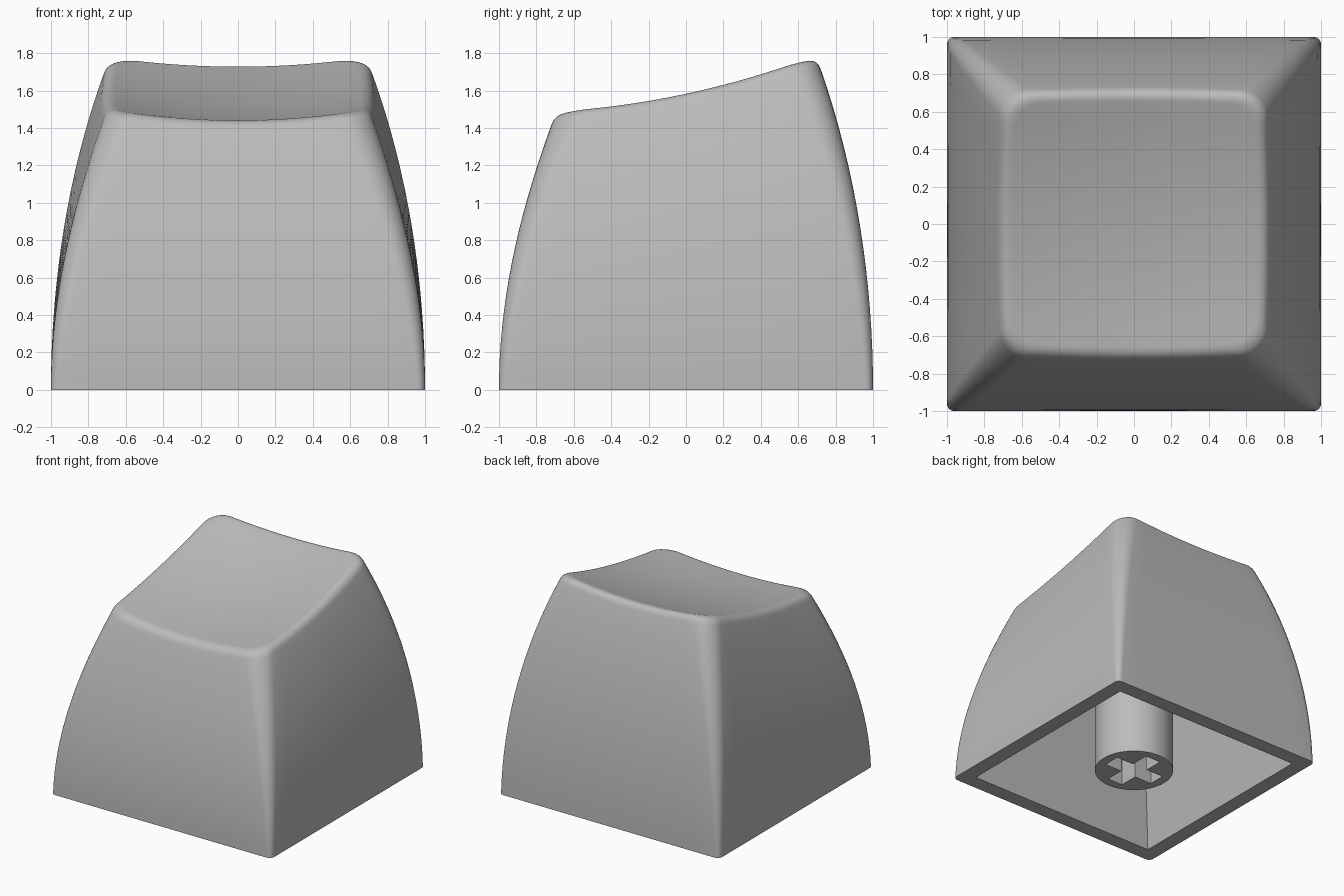
import bpy, bmesh
from math import sin, cos, pi
from mathutils import Vector

if "Cube" in bpy.data.objects:
    bpy.data.objects.remove(bpy.data.objects["Cube"], do_unlink=True)

GREY = (0.5, 0.5, 0.5, 1)
mat = bpy.data.materials.new("grey plastic")
mat.use_nodes = True
mat.diffuse_color = GREY
mat.node_tree.nodes["Principled BSDF"].inputs["Base Color"].default_value = GREY

ARC, EDGE = 8, 12        # steps per rounded corner and per straight side


def finish(bm, name):
    bmesh.ops.recalc_face_normals(bm, faces=bm.faces[:])
    mesh = bpy.data.meshes.new(name)
    bm.to_mesh(mesh)
    bm.free()
    obj = bpy.data.objects.new(name, mesh)
    bpy.context.collection.objects.link(obj)
    mesh.materials.append(mat)
    bpy.ops.object.select_all(action='DESELECT')
    obj.select_set(True)
    bpy.context.view_layer.objects.active = obj
    bpy.ops.object.shade_smooth_by_angle()
    return obj


def bridge(bm, a, b):
    for i in range(len(a)):
        j = (i + 1) % len(a)
        bm.faces.new((a[i], a[j], b[j], b[i]))


def rounded_square(w, r):
    """Perimeter points of a square of half-width w with corner radius r."""
    pts = []
    for k in range(4):
        c, s = round(cos(k * pi / 2)), round(sin(k * pi / 2))
        side = [(w, (w - r) * (2 * i / EDGE - 1)) for i in range(EDGE)]
        arc = [(w - r + r * cos(i * pi / 2 / ARC), w - r + r * sin(i * pi / 2 / ARC))
               for i in range(ARC)]
        pts += [(x * c - y * s, x * s + y * c) for x, y in side + arc]
    return pts


def wall(k, t):
    """Point k on the curved, backward-leaning wall at height fraction t."""
    x, y = rounded_square(1 - 0.3 * t * t, 0.04 + 0.11 * t)[k]
    return Vector((x, y, t * (1.62 + 0.215 * y)))


def dish(x, y):
    """Point on the scooped, tilted top."""
    return Vector((x, y, 1.53 + 0.215 * y + 0.12 * (x * x + y * y)))


# Cap: each column runs up the wall, over the rounded lip and into the dish
columns = []
for k in range(4 * (ARC + EDGE)):
    t = 1.0
    for _ in range(8):
        p = wall(k, t)
        t *= dish(p.x, p.y).z / p.z
    lip = wall(k, t)
    start_t = t - 0.035
    start, end = wall(k, start_t), dish(lip.x * 0.92, lip.y * 0.92)
    col = [wall(k, start_t * i / 16) for i in range(16)]
    for i in range(9):
        u = i / 8
        col.append(start * (1 - u) ** 2 + lip * 2 * u * (1 - u) + end * u * u)
    col += [dish(lip.x * s, lip.y * s) for s in (0.8, 0.65, 0.5, 0.35, 0.2, 0.1)]
    columns.append(col)

bm = bmesh.new()
rings = [[bm.verts.new(p) for p in ring] for ring in zip(*columns)]
for a, b in zip(rings, rings[1:]):
    bridge(bm, a, b)
top = bm.verts.new(dish(0, 0))
for i, v in enumerate(rings[-1]):
    bm.faces.new((v, rings[-1][(i + 1) % len(rings[-1])], top))

# Hollow underside: sharp-cornered tapered cavity with a sloped ceiling
corners = ((1, 1), (-1, 1), (-1, -1), (1, -1))
mouth = [bm.verts.new((x * 0.875, y * 0.875, 0)) for x, y in corners]
roof = [bm.verts.new((x * 0.6, y * 0.6, 1.3 + 0.1 * y)) for x, y in corners]
bridge(bm, mouth, roof)
bm.faces.new(roof)


def fill_between(bm, *loops):
    edges = []
    for loop in loops:
        for i, v in enumerate(loop):
            pair = (v, loop[(i + 1) % len(loop)])
            edges.append(bm.edges.get(pair) or bm.edges.new(pair))
    bmesh.ops.triangle_fill(bm, edges=edges, use_beauty=True, normal=(0, 0, -1))


fill_between(bm, rings[0], mouth)
finish(bm, "cap_shell")

# Stem: round post with a cross-shaped socket
bm = bmesh.new()
LONG, SHORT = 0.23, 0.07
cross = []
for k in range(4):
    c, s = round(cos(k * pi / 2)), round(sin(k * pi / 2))
    for x, y in ((LONG, -SHORT), (LONG, SHORT), (SHORT, SHORT)):
        cross.append((x * c - y * s, x * s + y * c))
circle = [(0.305 * cos(i * pi / 32), 0.305 * sin(i * pi / 32)) for i in range(64)]


def loop_at(points, z):
    return [bm.verts.new((x, y, z)) for x, y in points]


outer, outer_top = loop_at(circle, 0), loop_at(circle, 1.4)
socket, socket_top = loop_at(cross, 0), loop_at(cross, 0.5)
bridge(bm, outer, outer_top)
bridge(bm, socket, socket_top)
bm.faces.new(outer_top)
bm.faces.new(socket_top)
fill_between(bm, outer, socket)
finish(bm, "stem")
